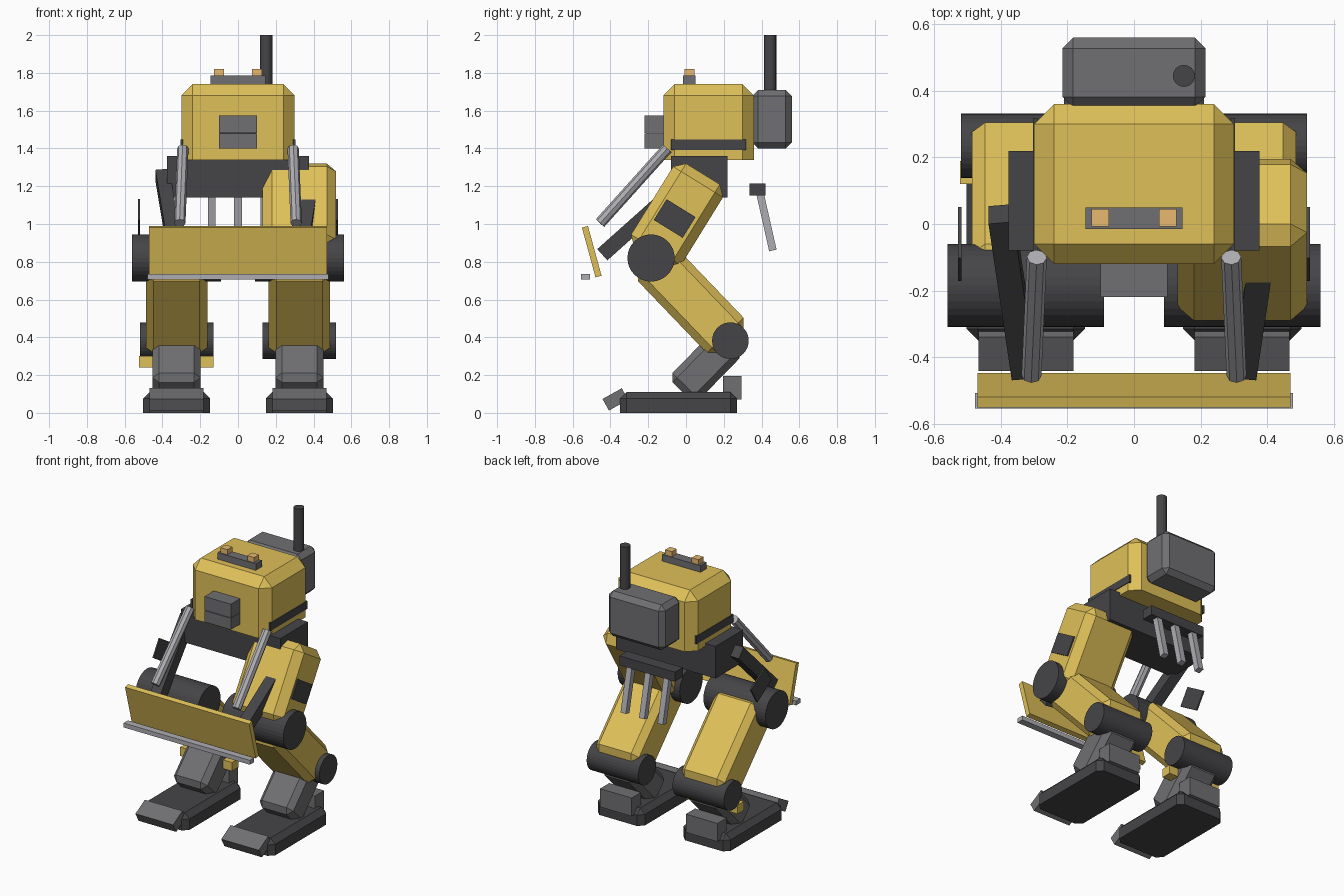
import bpy, bmesh
from mathutils import Vector, Matrix

if "Cube" in bpy.data.objects:
    bpy.data.objects.remove(bpy.data.objects["Cube"])


def material(name, rgb):
    m = bpy.data.materials.new(name)
    m.diffuse_color = (*rgb, 1)
    m.use_nodes = True
    m.node_tree.nodes["Principled BSDF"].inputs["Base Color"].default_value = m.diffuse_color
    return m


YELLOW = material("yellow_paint", (0.74, 0.53, 0.10))
DARK = material("dark_steel", (0.06, 0.06, 0.065))
GREY = material("mid_grey", (0.16, 0.16, 0.17))
STEEL = material("bright_steel", (0.42, 0.42, 0.45))
AMBER = material("amber_lamp", (0.80, 0.48, 0.16))


def finish(name, bm, mat, matrix=Matrix()):
    bmesh.ops.recalc_face_normals(bm, faces=bm.faces)
    me = bpy.data.meshes.new(name)
    bm.to_mesh(me)
    bm.free()
    me.materials.append(mat)
    ob = bpy.data.objects.new(name, me)
    ob.matrix_world = matrix
    bpy.context.collection.objects.link(ob)
    return ob


def block_mesh(size, bevel=0, keep_bottom=False):
    bm = bmesh.new()
    bmesh.ops.create_cube(bm, size=1)
    bmesh.ops.scale(bm, vec=size, verts=bm.verts)
    if bevel:
        edges = [e for e in bm.edges
                 if not (keep_bottom and all(v.co.z < 0 for v in e.verts))]
        bmesh.ops.bevel(bm, geom=edges, offset=bevel, segments=1,
                        profile=0.5, affect='EDGES')
    return bm


def box(name, x, y, z, mat, bevel=0, keep_bottom=False):
    """Block given by its (min, max) ranges."""
    rng = (x, y, z)
    size = Vector([b - a for a, b in rng])
    mid = Vector([(a + b) / 2 for a, b in rng])
    return finish(name, block_mesh(size, bevel, keep_bottom), mat, Matrix.Translation(mid))


def frame(a, b):
    """Frame at the middle of a-b: z along the line, x sideways."""
    a, b = Vector(a), Vector(b)
    z = (b - a).normalized()
    x = Vector((1, 0, 0))
    x = (x - z * x.dot(z)).normalized()
    y = z.cross(x)
    return Matrix.Translation((a + b) / 2) @ Matrix((x, y, z)).transposed().to_4x4(), (b - a).length


def beam(name, a, b, width, thick, mat, bevel=0):
    m, length = frame(a, b)
    return finish(name, block_mesh((width, thick, length), bevel), mat, m)


def rod(name, a, b, r, sides, mat):
    a, b = Vector(a), Vector(b)
    bm = bmesh.new()
    bmesh.ops.create_cone(bm, cap_ends=True, segments=sides, radius1=r, radius2=r, depth=(b - a).length)
    m = Matrix.Translation((a + b) / 2) @ (b - a).to_track_quat('Z', 'Y').to_matrix().to_4x4()
    return finish(name, bm, mat, m)


# Cabin with viewport and roof lamps
box("cabin", (-.30, .30), (-.12, .36), (1.34, 1.74), YELLOW, .06, True)
box("viewport_upper", (-.10, .10), (-.22, -.10), (1.482, 1.575), GREY)
box("viewport_slit", (-.095, .095), (-.212, -.10), (1.476, 1.484), DARK)
box("viewport_lower", (-.10, .10), (-.22, -.10), (1.40, 1.478), GREY)
box("light_bar", (-.145, .145), (-.015, .05), (1.735, 1.785), GREY)

# Engine pack and exhaust
box("engine_pack", (-.215, .215), (.35, .56), (1.40, 1.71), GREY, .032)
rod("exhaust_stack", (.15, .445, 1.69), (.15, .445, 2.0), .033, 16, DARK)

# Hips and rear ripper
box("pelvis", (-.377, .377), (-.08, .22), (1.14, 1.36), DARK)
box("ripper_bar", (-.21, .21), (.335, .42), (1.15, 1.215), DARK)
for i in (-1, 0, 1):
    beam("ripper_tine", (i * .14, .39, 1.17), (i * .14, .46, .86), .04, .04, STEEL)

# Dozer blade
beam("blade", (0, -.463, .722), (0, -.535, .985), .94, .033, YELLOW)
box("blade_edge", (-.478, .478), (-.555, -.508), (.705, .735), STEEL)

HIP, KNEE, HOCK, ANKLE = (.09, 1.265), (-.185, .82), (.235, .382), (-.025, .116)

for s, side in ((-1, "left"), (1, "right")):
    def sx(a, b):
        return tuple(sorted((s * a, s * b)))

    def at(x, yz):
        return (s * x, *yz)

    # Cabin trim, lamps, blade arms and rams
    box(side + "_cabin_trim", sx(.29, .304), (-.08, .318), (1.393, 1.447), DARK)
    box(side + "_lamp", sx(.075, .127), (-.007, .045), (1.78, 1.82), AMBER)
    beam(side + "_blade_arm", at(.40, (.03, 1.26)), at(.33, (-.44, .84)), .075, .08, DARK)
    rod(side + "_blade_ram", at(.292, (-.10, 1.40)), at(.308, (-.455, 1.005)), .03, 8, STEEL)

    # Leg segments and joints
    rod(side + "_knee", at(.09, KNEE), at(.56, KNEE), .125, 32, DARK)
    beam(side + "_shin", at(.325, KNEE), at(.325, HOCK), .325, .27, YELLOW, .04)
    rod(side + "_hock", at(.13, HOCK), at(.52, HOCK), .097, 32, DARK)
    beam(side + "_ankle", at(.325, HOCK), at(.325, ANKLE), .255, .20, GREY, .035)
    beam(side + "_thigh_panel", at(.524, (-.094, .974)), at(.524, (-.026, 1.084)), .01, .18, DARK)

    # Foot
    box(side + "_foot", sx(.147, .503), (-.35, .27), (0.0, .11), DARK, .035, True)
    box(side + "_heel", sx(.205, .445), (.195, .295), (.07, .195), GREY)
    beam(side + "_toe", at(.325, (-.425, .043)), at(.325, (-.323, .1)), .285, .07, GREY)

# Only the right thigh has its full housing; the left is a low crossbar
beam("right_thigh", (.325, *KNEE), (.325, *HIP), .39, .31, YELLOW, .05)
box("left_crossbar", (-.523, -.13), (.12, .19), (.24, .30), YELLOW)
